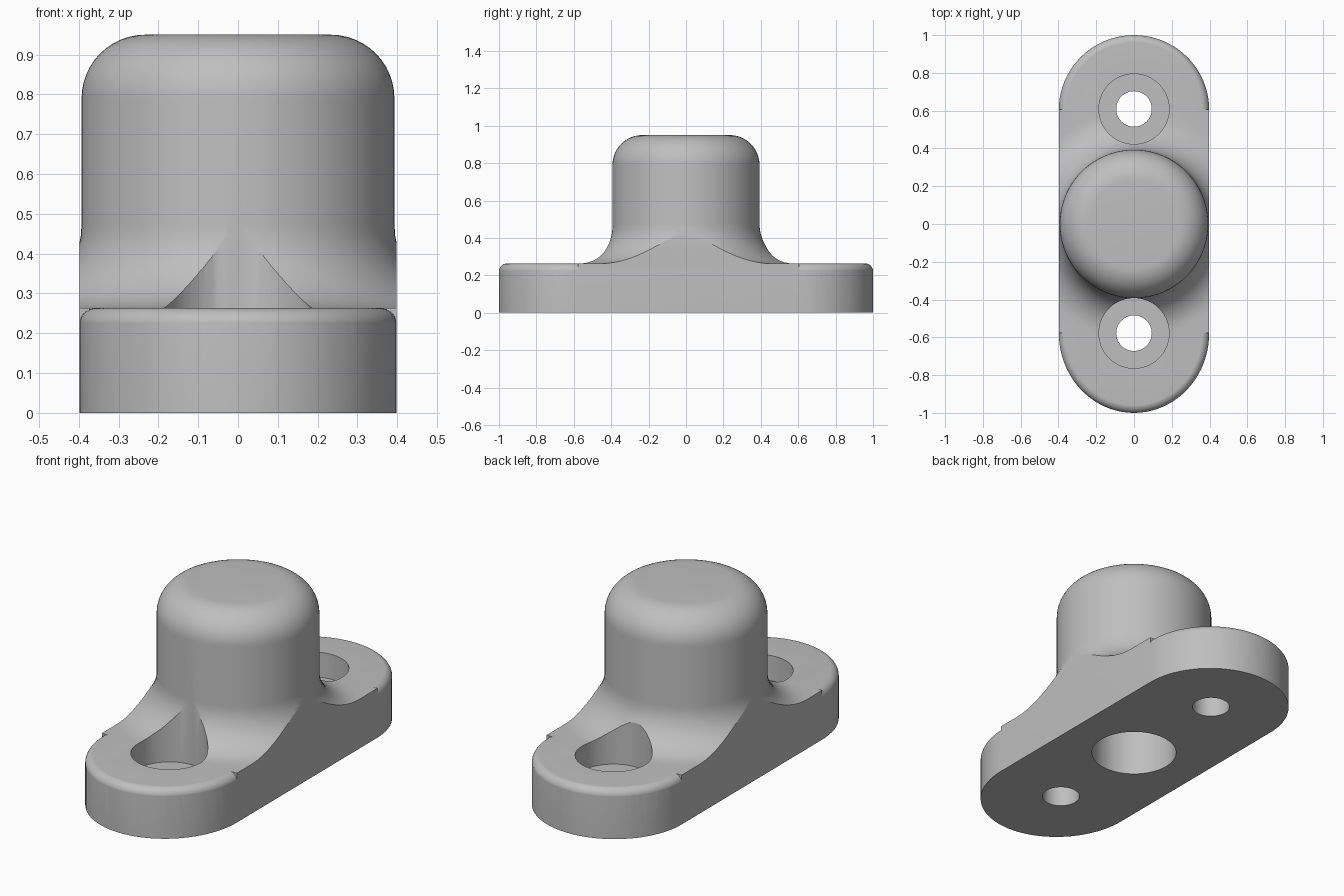
import bpy, bmesh
from math import sin, cos, pi

default = bpy.data.objects.get("Cube")
if default:
    bpy.data.objects.remove(default, do_unlink=True)

HALF_W, BACK_Y, FRONT_Y = 0.398, 0.605, -0.578
BASE_TOP, TOP = 0.263, 0.95
BOSS_R, FILLET, ROUND, EDGE = 0.393, 0.21, 0.16, 0.042
SEG = 80

mat = bpy.data.materials.new("grey_metal")
mat.use_nodes = True
GREY = (0.52, 0.52, 0.52, 1)
mat.diffuse_color = GREY
mat.node_tree.nodes["Principled BSDF"].inputs["Base Color"].default_value = GREY


def make_object(name, bm):
    bmesh.ops.remove_doubles(bm, verts=bm.verts, dist=1e-5)
    bmesh.ops.recalc_face_normals(bm, faces=bm.faces)
    mesh = bpy.data.meshes.new(name)
    bm.to_mesh(mesh)
    bm.free()
    mesh.materials.append(mat)
    ob = bpy.data.objects.new(name, mesh)
    bpy.context.collection.objects.link(ob)
    return ob


def arc(cx, cz, r, a0, a1, n=12):
    return [(cx + r * cos(a0 + (a1 - a0) * i / n), cz + r * sin(a0 + (a1 - a0) * i / n))
            for i in range(n + 1)]


def revolve(name, profile, y=0, start=0, sweep=2 * pi, sy=1, seg=SEG):
    """Turn a closed (radius, height) profile about an upright axis."""
    bm = bmesh.new()
    rings = []
    for k in range(seg + 1):
        a = start + sweep * k / seg
        rings.append([bm.verts.new((r * cos(a), y + r * sin(a) * sy, z)) for r, z in profile])
    n = len(profile)
    for a, b in zip(rings, rings[1:]):
        for i in range(n):
            j = (i + 1) % n
            if profile[i][0] == 0 and profile[j][0] == 0:
                continue
            bm.faces.new((a[i], a[j], b[j], b[i]))
    if sweep < 2 * pi:
        bm.faces.new(rings[0])
        bm.faces.new(rings[-1])
    bmesh.ops.dissolve_degenerate(bm, dist=1e-6, edges=bm.edges)
    return make_object(name, bm)


def cylinder(name, r, z0, z1, y):
    return revolve(name, [(0, z0), (r, z0), (r, z1), (0, z1)], y, seg=56)


def boolean(target, cutter, operation):
    cutter.hide_render = True
    mod = target.modifiers.new("cut", 'BOOLEAN')
    mod.operation, mod.object, mod.solver = operation, cutter, 'EXACT'
    bpy.context.view_layer.objects.active = target
    bpy.ops.object.modifier_apply(modifier=mod.name)
    bpy.data.objects.remove(cutter, do_unlink=True)


# Boss, fillet and flange turned as one piece
profile = [(0, -0.1), (1.3, -0.1), (1.3, BASE_TOP)]
profile += arc(BOSS_R + FILLET, BASE_TOP + FILLET, FILLET, 1.5 * pi, pi)
profile += arc(BOSS_R - ROUND, TOP - ROUND, ROUND, 0, pi / 2)
profile += [(0, TOP)]
body = revolve("mount_body", profile)

# Long rounded outline of the foot
front_scale = (1 + FRONT_Y) / HALF_W
back_scale = (1 - BACK_Y) / HALF_W
bm = bmesh.new()
outline = [(x, BACK_Y + y * back_scale) for x, y in arc(0, 0, HALF_W, 0, pi, 40)]
outline += [(x, FRONT_Y + y * front_scale) for x, y in arc(0, 0, HALF_W, pi, 2 * pi, 40)]
face = bm.faces.new([bm.verts.new((x, y, 0)) for x, y in outline])
top = bmesh.ops.extrude_face_region(bm, geom=[face])
bmesh.ops.translate(bm, vec=(0, 0, 1.2),
                    verts=[v for v in top["geom"] if isinstance(v, bmesh.types.BMVert)])
boolean(body, make_object("foot_outline", bm), 'INTERSECT')

# Rounded upper edge on the two end arcs
edge = arc(HALF_W - EDGE + 0.0005, BASE_TOP - EDGE + 0.0005, EDGE, 0, pi / 2, 8)
edge += [(HALF_W - EDGE, 0.4), (0.5, 0.4), (0.5, BASE_TOP - EDGE + 0.0005)]
for y, start, scale in ((BACK_Y, 0, back_scale), (FRONT_Y, pi, front_scale)):
    boolean(body, revolve("edge_cutter", edge, y, start, pi, scale, 40), 'DIFFERENCE')

# Counterbored screw holes
for y in (BACK_Y + 0.004, FRONT_Y):
    boolean(body, cylinder("counterbore", 0.186, 0.13, 0.48, y), 'DIFFERENCE')
    boolean(body, cylinder("screw_hole", 0.094, -0.2, 0.2, y), 'DIFFERENCE')

# Blind socket underneath
boolean(body, cylinder("socket", 0.214, -0.2, 0.62, 0), 'DIFFERENCE')

bpy.ops.object.select_all(action='DESELECT')
body.select_set(True)
bpy.context.view_layer.objects.active = body
bpy.ops.object.shade_smooth_by_angle(angle=0.5)
